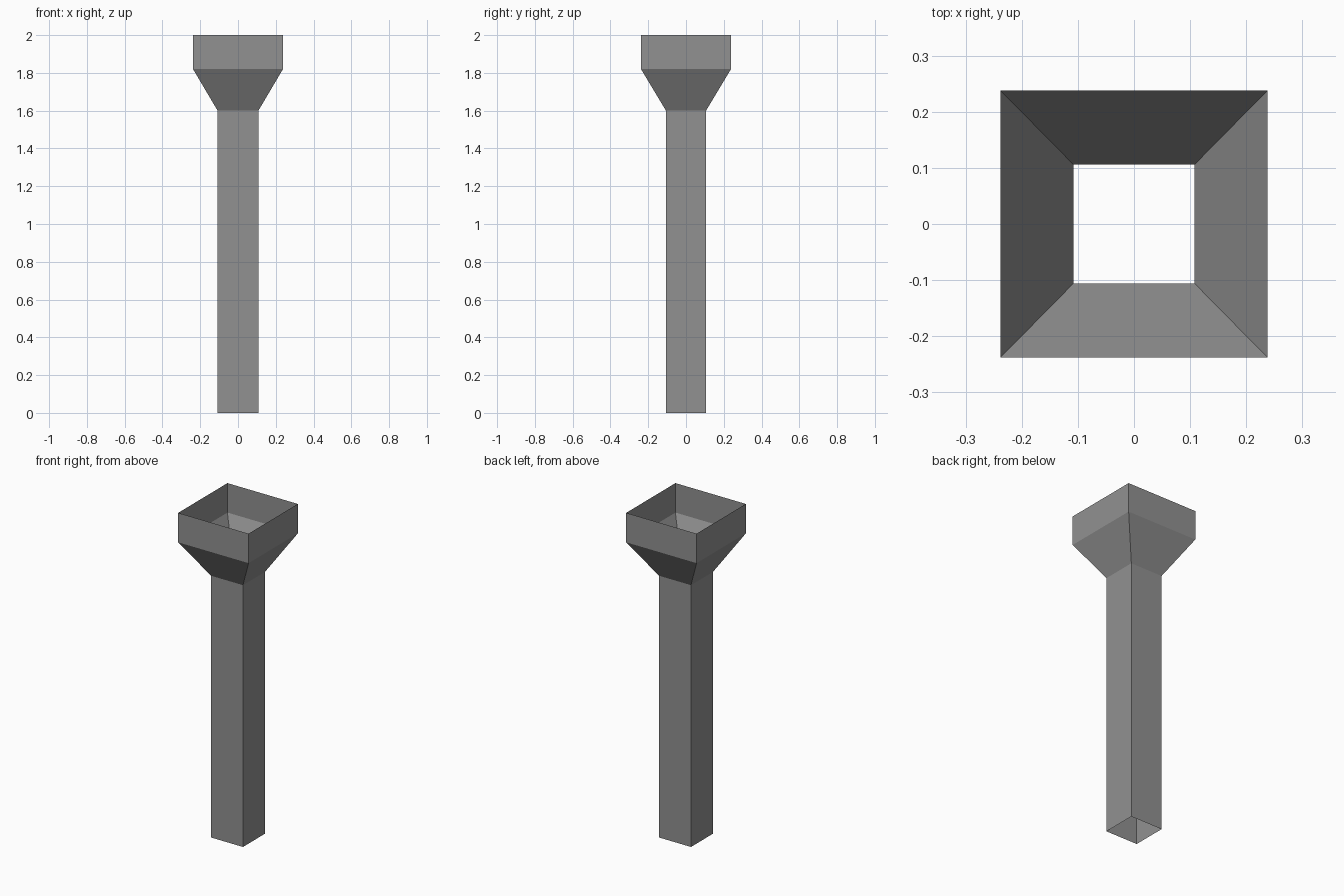
import bpy
import bmesh

cube = bpy.data.objects.get("Cube")
if cube:
    bpy.data.objects.remove(cube, do_unlink=True)

# Single plain grey for all sheet parts
grey = bpy.data.materials.new("plain grey")
grey.use_nodes = True
colour = (0.285, 0.285, 0.285, 1)
grey.diffuse_color = colour
grey.node_tree.nodes["Principled BSDF"].inputs["Base Color"].default_value = colour

SHAFT = (0.108, 0.106)   # half width in x and y
MOUTH = (0.238, 0.238)


def square_ring(bm, half, z):
    x, y = half
    corners = ((-x, -y), (x, -y), (x, y), (-x, y))
    return [bm.verts.new((cx, cy, z)) for cx, cy in corners]


def open_duct(name, low_half, low_z, high_half, high_z):
    """Four thin walls between two rectangles, open at both ends."""
    bm = bmesh.new()
    low = square_ring(bm, low_half, low_z)
    high = square_ring(bm, high_half, high_z)
    for i in range(4):
        j = (i + 1) % 4
        bm.faces.new((low[i], low[j], high[j], high[i]))
    mesh = bpy.data.meshes.new(name)
    bm.to_mesh(mesh)
    bm.free()
    mesh.materials.append(grey)
    obj = bpy.data.objects.new(name, mesh)
    bpy.context.collection.objects.link(obj)
    return obj


# Long shaft, flared funnel and straight collar
open_duct("shaft", SHAFT, 0, SHAFT, 1.6)
open_duct("funnel", SHAFT, 1.6, MOUTH, 1.82)
open_duct("collar", MOUTH, 1.82, MOUTH, 2)
